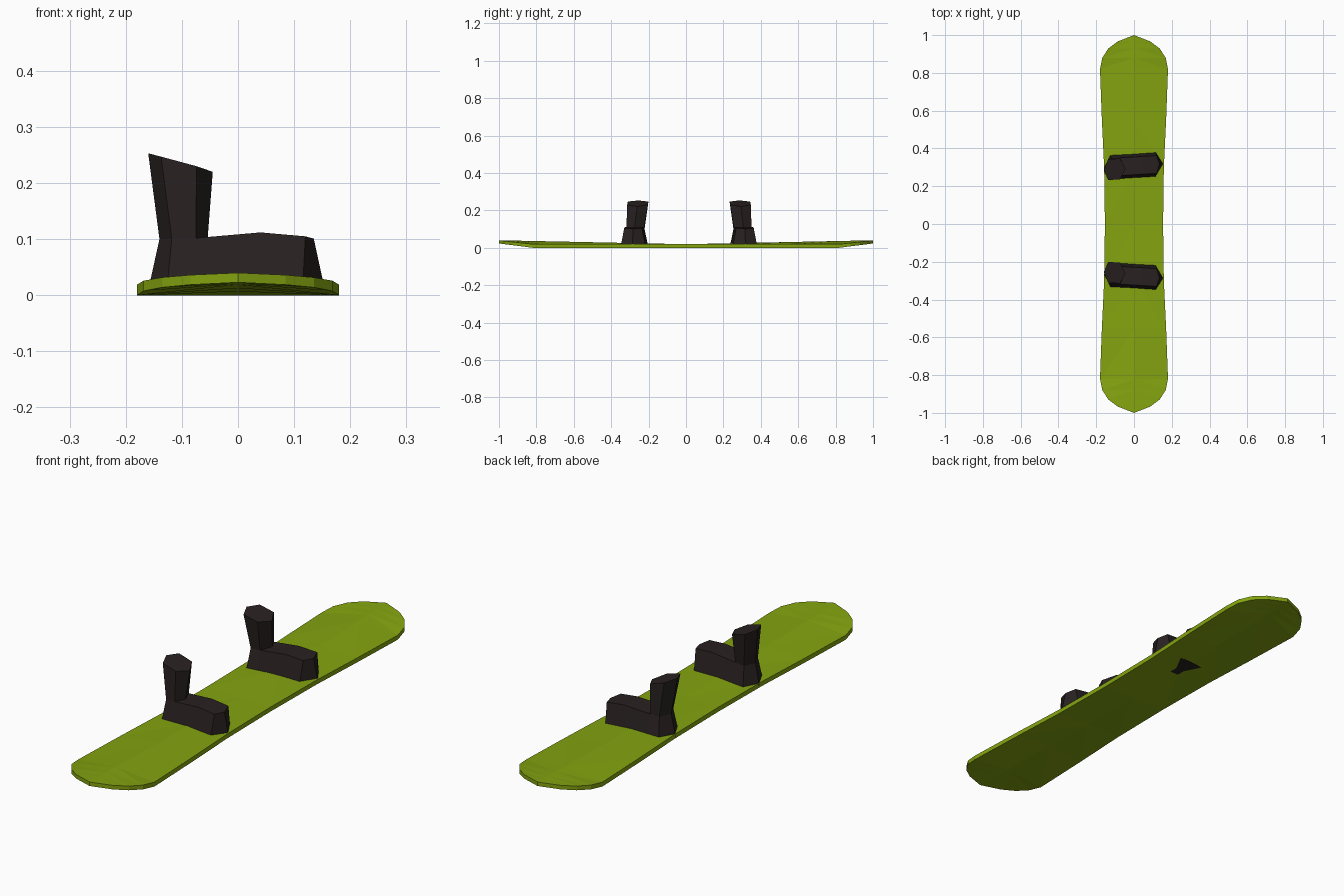
import bpy, bmesh

cube = bpy.data.objects.get("Cube")
if cube:
    bpy.data.objects.remove(cube)


def material(name, rgb):
    mat = bpy.data.materials.new(name)
    mat.use_nodes = True
    mat.diffuse_color = (*rgb, 1)
    mat.node_tree.nodes["Principled BSDF"].inputs["Base Color"].default_value = (*rgb, 1)
    return mat


green = material("lime green", (0.23, 0.37, 0.005))
dark = material("dark brown", (0.022, 0.015, 0.015))


def finish(bm, name, mat):
    bmesh.ops.recalc_face_normals(bm, faces=bm.faces)
    mesh = bpy.data.meshes.new(name)
    bm.to_mesh(mesh)
    bm.free()
    mesh.materials.append(mat)
    obj = bpy.data.objects.new(name, mesh)
    bpy.context.collection.objects.link(obj)


def band(bm, low, high):
    """Join two closed rings of equal length with quads."""
    for i in range(len(low)):
        j = (i + 1) % len(low)
        bm.faces.new((low[i], low[j], high[j], high[i]))


# Board: half-width at each distance from the waist, ending in a raised tip
half = [(0, .154), (.3, .158), (.55, .17), (.82, .18), (.88, .168),
        (.93, .135), (.967, .085)]
rows = [(-y, w) for y, w in reversed(half[1:])] + half


def board_skin(bm, base, tip_rise):
    """One skin of the board; returns its rim as a ring."""
    def edge_z(y):
        return base + tip_rise * max(0, abs(y) - .82) / .18

    left, mid, right = [], [], []
    for y, w in rows:
        left.append(bm.verts.new((-w, y, edge_z(y))))
        mid.append(bm.verts.new((0, y, base + tip_rise * abs(y))))
        right.append(bm.verts.new((w, y, edge_z(y))))
    front = bm.verts.new((0, -1, base + tip_rise))
    back = bm.verts.new((0, 1, base + tip_rise))
    for side in (left, right):
        for i in range(len(rows) - 1):
            bm.faces.new((side[i], mid[i], mid[i + 1]))
            bm.faces.new((side[i], mid[i + 1], side[i + 1]))
        bm.faces.new((front, mid[0], side[0]))
        bm.faces.new((back, mid[-1], side[-1]))
    return [front] + right + [back] + left[::-1]


bm = bmesh.new()
bottom = board_skin(bm, 0, .023)
top = board_skin(bm, .019, .021)
band(bm, bottom, top)
finish(bm, "board", green)


# Boots: hexagonal foot with a shaft rising from the heel, leaning inwards
def boot(name, centre, side, floor):
    bm = bmesh.new()

    def ring(profile, width, lean=0):
        """Ring from heel to toe and back; ends are points, the rest pairs."""
        def vert(x, z, y):
            return bm.verts.new((x, centre + side * (y + lean + .06 * x), z))
        first, last = profile[0], profile[-1]
        near = [vert(x, z, -width) for x, z in profile[1:-1]]
        far = [vert(x, z, width) for x, z in profile[1:-1]]
        return [vert(*first, 0)] + near + [vert(*last, 0)] + far[::-1]

    sole = ring([(-.16, floor), (-.127, floor), (-.08, floor), (.04, floor),
                 (.115, floor), (.155, floor)], .066)
    upper = ring([(-.14, .1), (-.118, .1), (-.075, .102), (.04, .112),
                  (.12, .105), (.135, .101)], .047)
    cuff = ring([(-.16, .253), (-.137, .247), (-.074, .23), (-.045, .22)], .055, -.012)
    bm.faces.new(sole)
    band(bm, sole, upper)
    # Instep and toe cap around the front of the ankle
    heel, h1, n1, b1, t1, toe, t2, b2, n2, h2 = upper
    ankle = bm.verts.new((-.054, centre, .103))
    for face in ((n1, b1, ankle), (n2, ankle, b2), (ankle, b1, b2),
                 (b1, t1, t2, b2), (t1, toe, t2)):
        bm.faces.new(face)
    band(bm, [heel, h1, n1, ankle, n2, h2], cuff)
    bm.faces.new(cuff)
    finish(bm, name, dark)


boot("front_boot", -.276, -1, .009)
boot("back_boot", .308, 1, .006)
